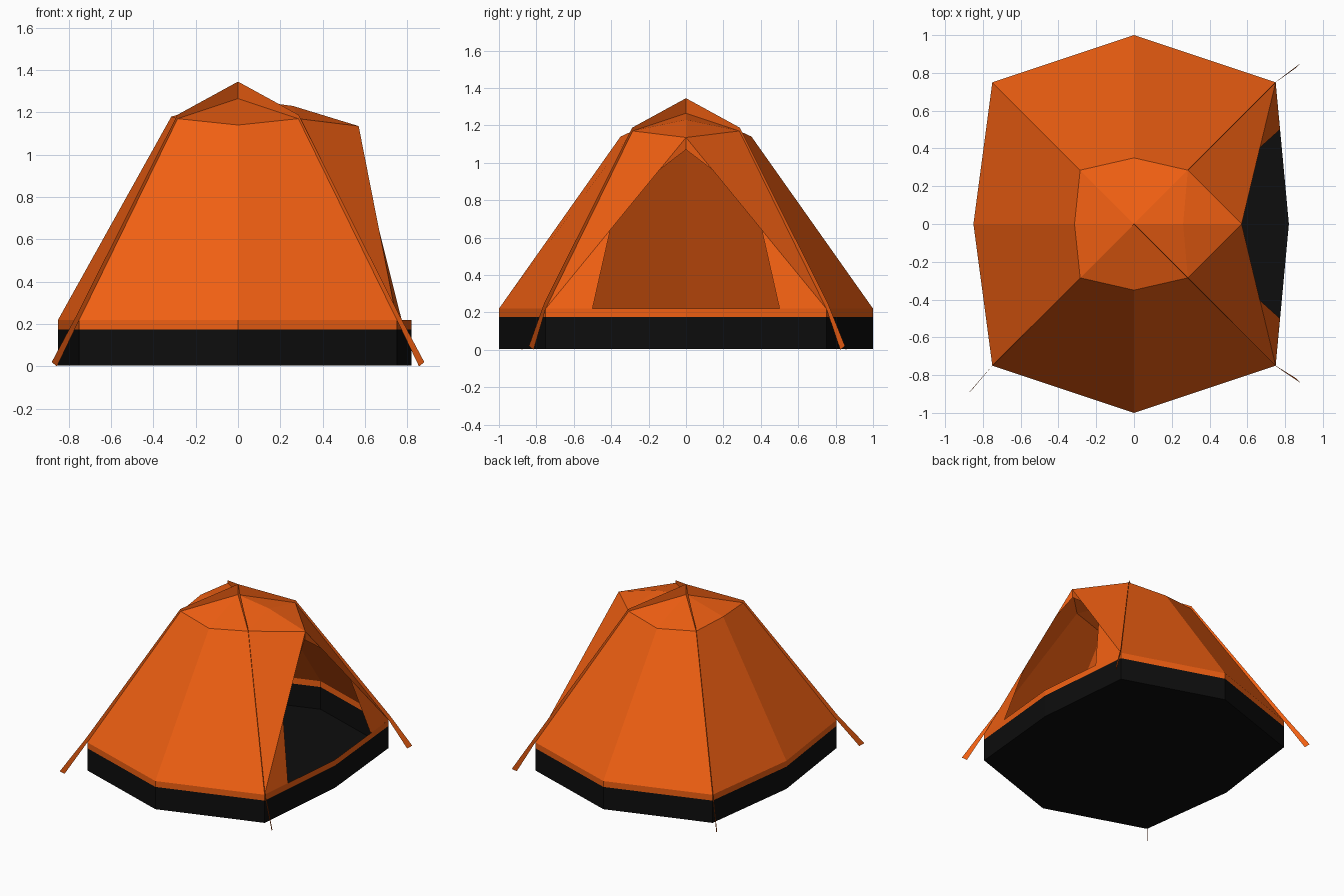
import bpy
from mathutils import Vector

if "Cube" in bpy.data.objects:
    bpy.data.objects.remove(bpy.data.objects["Cube"])


def material(name, rgb):
    m = bpy.data.materials.new(name)
    m.diffuse_color = (*rgb, 1)
    m.use_nodes = True
    m.node_tree.nodes["Principled BSDF"].inputs["Base Color"].default_value = m.diffuse_color
    return m


ORANGE = material("orange_fabric", (0.87, 0.115, 0.006))
BLACK = material("black_groundsheet", (0.004, 0.004, 0.004))


def sheet(name, verts, faces, mat):
    me = bpy.data.meshes.new(name)
    me.from_pydata([tuple(v) for v in verts], [], faces)
    me.materials.append(mat)
    ob = bpy.data.objects.new(name, me)
    bpy.context.collection.objects.link(ob)
    return ob


# Eight-sided plan: front-right corner first, counter-clockwise
plan = [(.75, -.75), (.82, 0), (.75, .75), (0, 1),
        (-.75, .75), (-.85, 0), (-.75, -.75), (0, -1)]
cap = [(.285, -.285, 1.17), (.26, 0, 1.23), (.285, .285, 1.17), (0, .35, 1.14),
       (-.285, .285, 1.17), (-.315, 0, 1.18), (-.285, -.285, 1.17), (0, -.35, 1.14)]
N = 8


def ring(z):
    return [(x, y, z) for x, y in plan]


def bridge(skip=()):
    return [(i, (i + 1) % N, (i + 1) % N + N, i + N) for i in range(N) if i not in skip]


# Groundsheet tub and the orange band above it
sheet("groundsheet", ring(.005) + ring(.175), [tuple(reversed(range(N)))] + bridge(), BLACK)
sheet("lower_band", ring(.175) + ring(.22), bridge(), ORANGE)

# Sloping walls, open on the door side
sheet("walls", ring(.22) + cap, bridge(skip=(0, 1)), ORANGE)

# Roof cap
sheet("roof_cap", cap + [(0, 0, 1.265)], [(i, (i + 1) % N, N) for i in range(N)], ORANGE)

# Door awning and tied-back door flaps, mirrored in y
peak = Vector((.57, 0, 1.135))
for side, s in (("front", -1), ("back", 1)):
    foot = Vector((.75, s * .75, .22))
    shoulder = (.285, s * .285, 1.17)
    tri = [(0, 1, 2), (0, 2, 3)] if s < 0 else [(2, 1, 0), (3, 2, 0)]
    sheet(f"awning_{side}", [shoulder, foot, peak, cap[1]], tri, ORANGE)
    fold = foot.lerp(peak, .46)
    flap = [foot, (.773, s * .5, .22), fold]
    sheet(f"door_flap_{side}", flap, [(0, 1, 2)], ORANGE)
    drop = [peak, foot.lerp(peak, .81), (.565, 0, 1.07)]
    sheet(f"door_top_{side}", drop, [(0, 1, 2)], ORANGE)

# Thin pole sleeves along the four ridges, ending in ground straps
for sx, sy, ex, ey, tag in ((1, -1, .87, .83, "front_right"), (1, 1, .87, .84, "back_right"),
                            (-1, 1, .87, .87, "back_left"), (-1, -1, .87, .89, "front_left")):
    inner = [(0, 0, 1.265), (.285, .285, 1.17), (.75, .75, .22), (ex - .015, ey - .015, 0)]
    outer = [(0, 0, 1.345), (.287, .287, 1.188), (.758, .758, .25), (ex + .01, ey + .01, .02)]
    pts = [(x * sx, y * sy, z) for x, y, z in inner + outer]
    sheet(f"pole_sleeve_{tag}", pts, [(i, i + 1, i + 5, i + 4) for i in range(3)], ORANGE)
